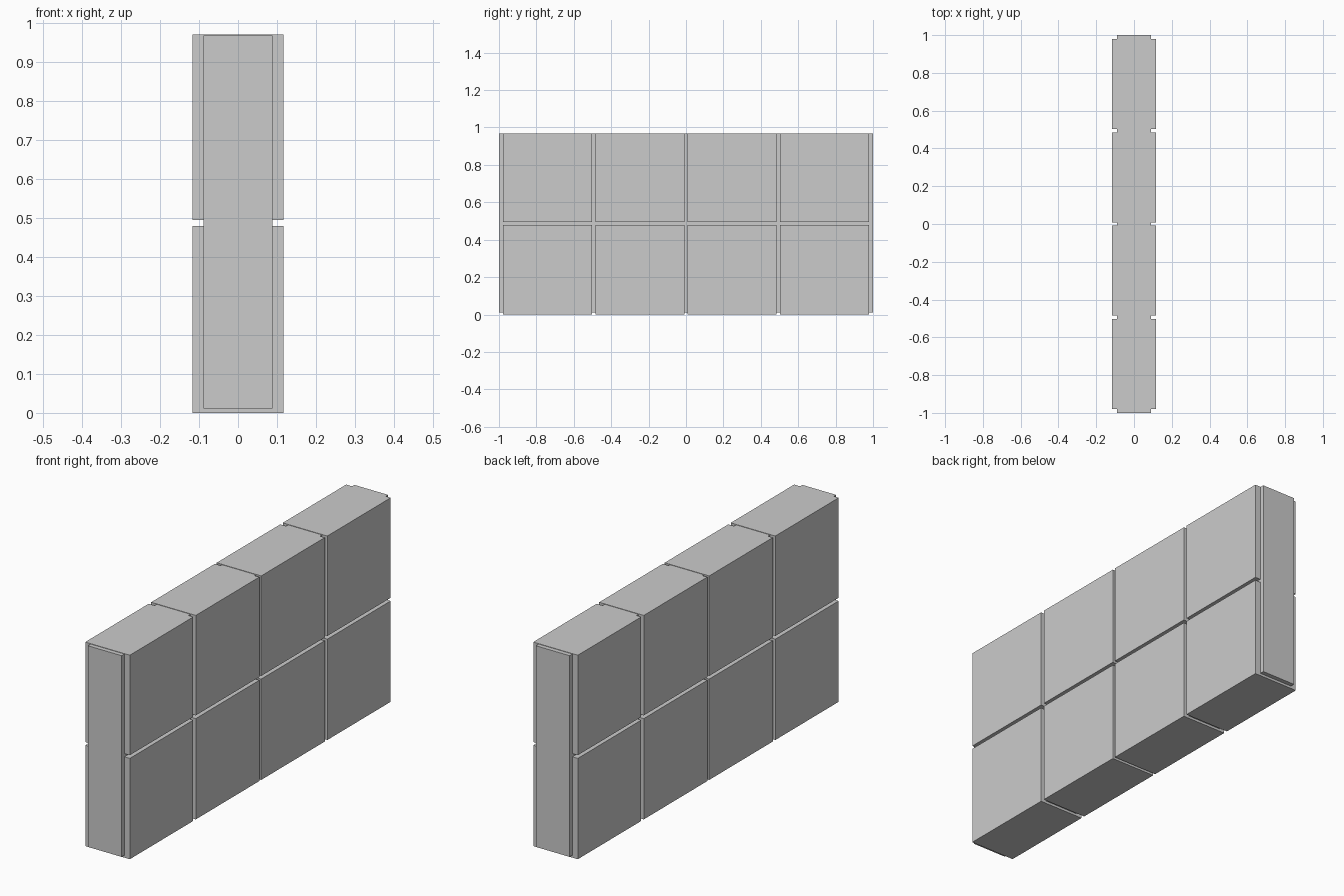
import bpy

if "Cube" in bpy.data.objects:
    bpy.data.objects.remove(bpy.data.objects["Cube"])


def box(name, x, y, z):
    """Axis-aligned box from (min, max) ranges."""
    bpy.ops.mesh.primitive_cube_add(
        size=1, location=[(a + b) / 2 for a, b in (x, y, z)])
    ob = bpy.context.object
    ob.name = name
    ob.scale = [b - a for a, b in (x, y, z)]
    bpy.ops.object.transform_apply(location=False, rotation=False, scale=True)
    return ob


# Recessed core filling the joints, protruding at both ends
box("mortar_core", (-0.0887, 0.0887), (-1.0, 1.0), (0.0115, 0.967))

# Two courses of four square blocks
columns = [(-0.979, -0.503), (-0.484, -0.007), (0.007, 0.484), (0.503, 0.979)]
courses = [(0.0, 0.479), (0.494, 0.969)]
for row, z in enumerate(courses, 1):
    for col, y in enumerate(columns, 1):
        box(f"block_row{row}_column{col}", (-0.117, 0.117), y, z)
